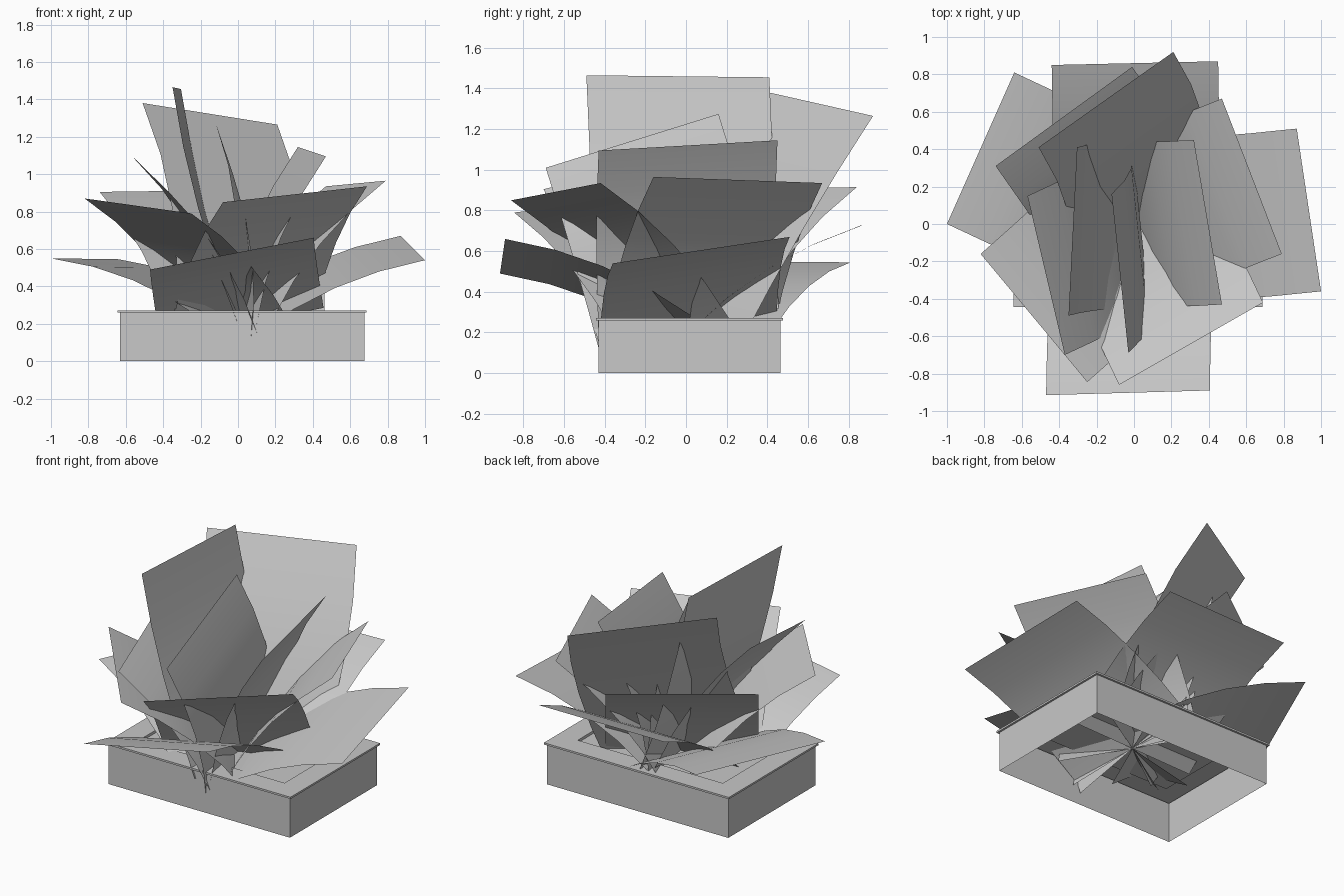
import bpy
from mathutils import Vector

if "Cube" in bpy.data.objects:
    bpy.data.objects.remove(bpy.data.objects["Cube"])

grey = bpy.data.materials.new("light_grey")
grey.diffuse_color = (0.58, 0.58, 0.58, 1)
grey.use_nodes = True
grey.node_tree.nodes["Principled BSDF"].inputs["Base Color"].default_value = grey.diffuse_color


def make(name, verts, faces, smooth=False):
    mesh = bpy.data.meshes.new(name)
    mesh.from_pydata(verts, [], faces)
    mesh.materials.append(grey)
    mesh.update()
    ob = bpy.data.objects.new(name, mesh)
    bpy.context.collection.objects.link(ob)
    for p in mesh.polygons:
        p.use_smooth = smooth
    return ob


def ring(x0, x1, y0, y1, z):
    return [(x0, y0, z), (x1, y0, z), (x1, y1, z), (x0, y1, z)]


def tube(name, rings, cap=False):
    """Stack of rectangles joined by side faces."""
    verts = [v for r in rings for v in r]
    faces = []
    for k in range(len(rings) - 1):
        for i in range(4):
            j = (i + 1) % 4
            faces.append((4 * k + i, 4 * k + j, 4 * k + 4 + j, 4 * k + 4 + i))
    if cap:
        n = 4 * (len(rings) - 1)
        faces.append((n, n + 1, n + 2, n + 3))
    return make(name, verts, faces)


# planter: open-bottomed box, overhanging rim with a wide flange, soil inside
X0, X1, Y0, Y1 = -0.63, 0.675, -0.43, 0.465
tube("planter_box", [ring(X0, X1, Y0, Y1, 0), ring(X0, X1, Y0, Y1, 0.262)])


def inset(d, z):
    return ring(X0 + d, X1 - d, Y0 + d, Y1 - d, z)


tube("planter_rim_and_soil", [inset(0, 0.26), inset(-0.013, 0.26), inset(-0.013, 0.272),
                              inset(0.13, 0.272), inset(0.13, 0.255)], cap=True)

# leaves: wide strips that start at a shared root and arch outwards
ROOT = Vector((0.02, 0.01, 0.2))


def leaf(name, a, b, bulge=0.06, shift=0.0):
    a, b = Vector(a), Vector(b)
    half = (a - b) / 2
    tip = (a + b) / 2
    rise = tip - ROOT
    normal = half.cross(rise).normalized()
    if normal.z < 0:
        normal.negate()
    verts = []
    steps = 4
    for i in range(steps + 1):
        t = i / steps
        arch = 4 * t * (1 - t)
        c = ROOT + rise * t + normal * bulge * arch + Vector((shift * arch, 0, 0))
        verts += [c + half, c - half]
    faces = [(2 * i, 2 * i + 1, 2 * i + 3, 2 * i + 2) for i in range(steps)]
    return make(name, verts, faces, True)


# low outer leaves
leaf("leaf_low_back", (-0.44, 0.85, 0.72), (0.45, 0.87, 0.73))
leaf("leaf_low_front", (-0.47, -0.915, 0.49), (0.405, -0.89, 0.66))
leaf("leaf_low_left", (-1.0, 0.0, 0.55), (-0.64, 0.81, 0.545))
leaf("leaf_low_right", (0.87, 0.51, 0.67), (1.0, -0.36, 0.54))
# middle leaves
leaf("leaf_mid_front_right", (-0.08, -0.86, 0.85), (0.69, -0.42, 0.935))
leaf("leaf_mid_front_left", (-0.82, -0.16, 0.87), (-0.25, -0.845, 0.79))
leaf("leaf_mid_right", (0.79, -0.16, 0.965), (0.47, 0.67, 0.935))
leaf("leaf_mid_back_left", (-0.74, 0.31, 0.905), (-0.01, 0.84, 0.915))
# steep inner leaves
leaf("leaf_steep_right", (0.32, 0.45, 1.145), (0.47, -0.43, 1.095))
leaf("leaf_steep_front", (-0.12, 0.16, 1.275), (-0.03, -0.69, 1.01))
leaf("leaf_steep_left", (-0.57, 0.15, 1.1), (-0.37, -0.70, 0.905))
# two tall leaves
leaf("leaf_tall_back", (-0.51, 0.41, 1.38), (0.21, 0.92, 1.265), 0.02, 0.06)
leaf("leaf_tall_left", (-0.35, -0.49, 1.465), (-0.305, 0.41, 1.455), -0.04)
